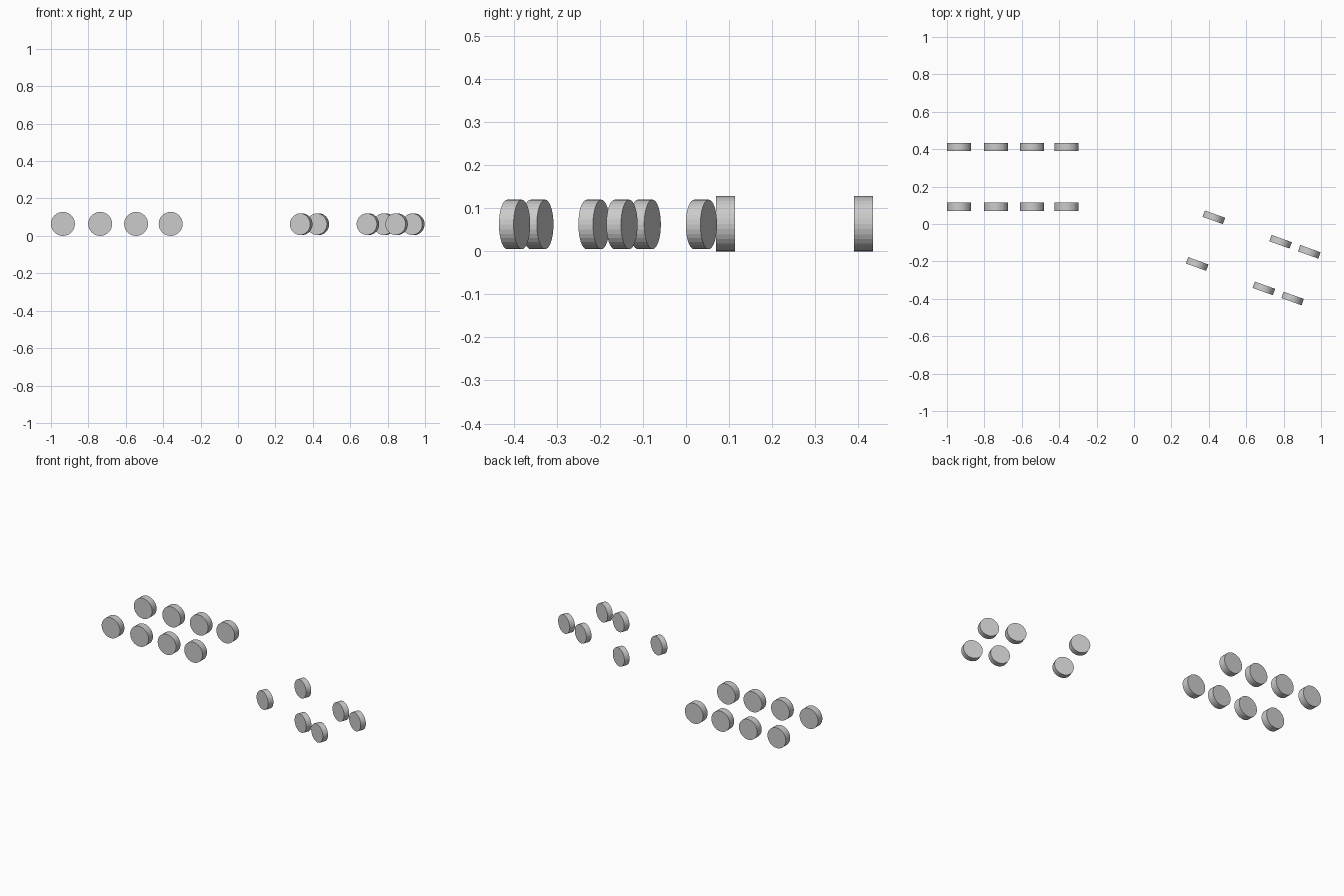
import bpy
from math import radians, sin, cos, pi

if "Cube" in bpy.data.objects:
    bpy.data.objects.remove(bpy.data.objects["Cube"])


def wheel(name, x, y, z, radius, width, yaw):
    # Plain disc with its axle along local y, then turned by yaw
    bpy.ops.mesh.primitive_cylinder_add(vertices=32, radius=radius, depth=width,
                                        location=(x, y, z),
                                        rotation=(pi / 2, 0, yaw))
    bpy.context.object.name = name


# Eight-wheeled vehicle: two straight rows of four
for side, y in (("front", 0.092), ("back", 0.412)):
    for i, x in enumerate((-0.936, -0.737, -0.545, -0.36)):
        wheel(f"{side}_row_wheel_{i + 1}", x, y, 0.064, 0.064, 0.044, 0)

# Six-wheeled vehicle: three axles, turned about the vertical
yaw = radians(-19.7)
half_track = 0.1325
axle_dir = (-sin(yaw), cos(yaw))
for i, (x, y) in enumerate(((0.3825, -0.089), (0.739, -0.2195), (0.8925, -0.2735))):
    for side, s in (("left", 1), ("right", -1)):
        wheel(f"turned_{side}_wheel_{i + 1}",
              x + s * half_track * axle_dir[0],
              y + s * half_track * axle_dir[1],
              0.0625, 0.0575, 0.036, yaw)
